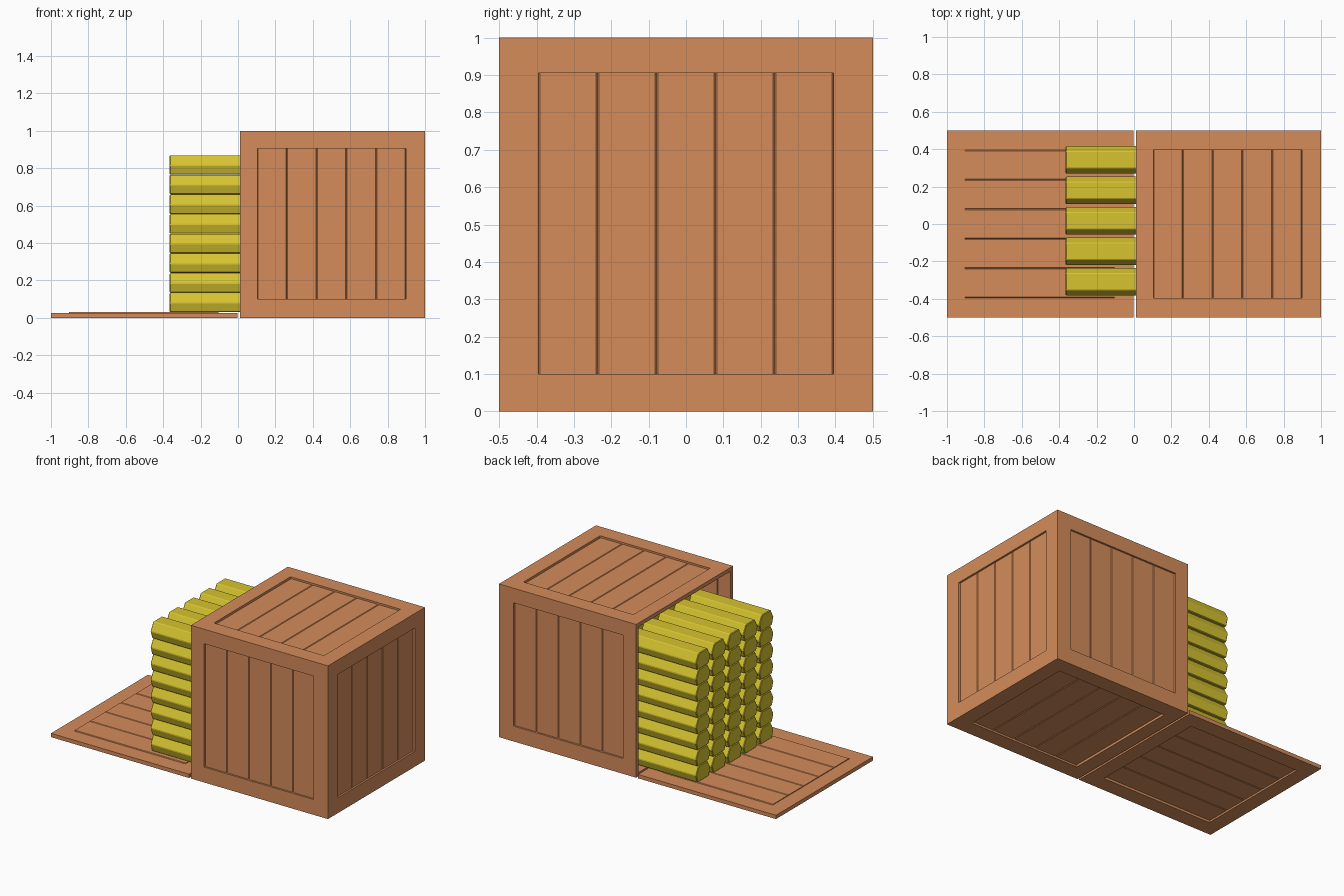
import bpy, bmesh

if "Cube" in bpy.data.objects:
    bpy.data.objects.remove(bpy.data.objects["Cube"])


def material(name, rgb):
    m = bpy.data.materials.new(name)
    m.diffuse_color = (*rgb, 1)
    m.use_nodes = True
    m.node_tree.nodes["Principled BSDF"].inputs["Base Color"].default_value = m.diffuse_color
    return m


WOOD = material("crate wood", (0.66, 0.265, 0.104))
GOLD = material("gold", (0.68, 0.55, 0.03))


def finish(bm, name, mat):
    bmesh.ops.recalc_face_normals(bm, faces=bm.faces)
    me = bpy.data.meshes.new(name)
    bm.to_mesh(me)
    bm.free()
    me.materials.append(mat)
    ob = bpy.data.objects.new(name, me)
    bpy.context.collection.objects.link(ob)
    return ob


def prism(bm, profile, place):
    """Extrude a (a, b) profile between two ends; place(a, b, end) gives the position."""
    rings = [[bm.verts.new(place(a, b, e)) for a, b in profile] for e in (0, 1)]
    n = len(profile)
    for i in range(n):
        j = (i + 1) % n
        bm.faces.new((rings[0][i], rings[0][j], rings[1][j], rings[1][i]))
    bm.faces.new(rings[0])
    bm.faces.new(rings[1])


T = 0.025            # frame thickness
D0, D1 = 0.012, 0.03  # plank depth range, measured inward
CH = 0.004           # plank chamfer


def panel(name, outer, inner, mitre, place):
    """Framed plank wall. Bounds are (u0, u1, v0, v1), place maps (u, v, depth)."""
    bm = bmesh.new()

    def ring(b, d):
        u0, u1, v0, v1 = b
        return [bm.verts.new(place(u, v, d)) for u, v in
                ((u0, v0), (u1, v0), (u1, v1), (u0, v1))]

    # mitred frame
    back = tuple(o + m * T * s for o, m, s in zip(outer, mitre, (1, -1, 1, -1)))
    rings = [ring(outer, 0), ring(inner, 0), ring(inner, T), ring(back, T)]
    for k in range(4):
        a, b = rings[k], rings[(k + 1) % 4]
        for i in range(4):
            j = (i + 1) % 4
            bm.faces.new((a[i], a[j], b[j], b[i]))
    # five chamfered planks
    u0, u1, v0, v1 = inner
    w = (u1 - u0) / 5
    for i in range(5):
        a, b = u0 + i * w, u0 + (i + 1) * w
        prof = [(a, D0 + CH), (a + CH, D0), (b - CH, D0), (b, D0 + CH),
                (b, D1 - CH), (b - CH, D1), (a + CH, D1), (a, D1 - CH)]
        prism(bm, prof, lambda u, d, e: place(u, (v0, v1)[e], d))
    finish(bm, name, WOOD)


X0 = 0.01
side_o, side_i = (X0, 1, 0, 1), (0.103, 0.897, 0.1, 0.905)
flat_o, flat_i = (X0, 1, -0.5, 0.5), (0.103, 0.897, -0.395, 0.395)
open_left = (0, 1, 1, 1)

# crate walls
panel("front_wall", side_o, side_i, open_left, lambda u, v, d: (u, -0.5 + d, v))
panel("back_wall", side_o, side_i, open_left, lambda u, v, d: (u, 0.5 - d, v))
panel("top_wall", flat_o, flat_i, open_left, lambda u, v, d: (u, v, 1 - d))
panel("floor", flat_o, flat_i, open_left, lambda u, v, d: (u, v, d))
panel("right_wall", (-0.5, 0.5, 0, 1), (-0.395, 0.395, 0.1, 0.905), (1, 1, 1, 1),
      lambda u, v, d: (1 - d, u, v))
# fallen door lying on the ground
panel("fallen_door", (-0.5, 0.5, -1, -0.003), (-0.395, 0.395, -0.903, -0.103),
      (0, 0, 0, 0), lambda u, v, d: (v, u, d))

# gold bars: hexagonal section, eight layers of five, two rows deep
H = 0.105
half = [(0.058, 0), (0.074, 0.05), (0.045, H - 0.001)]
section = half + [(-y, z) for y, z in reversed(half)]
for row, (xa, xb) in enumerate(((-0.365, 0.15), (0.19, 0.705))):
    bm = bmesh.new()
    for layer in range(8):
        for col in range(5):
            cy, cz = 0.017 + (col - 2) * 0.163, 0.03 + layer * H
            prism(bm, section, lambda y, z, e: ((xa, xb)[e], cy + y, cz + z))
    bmesh.ops.bevel(bm, geom=bm.edges[:], offset=0.004, segments=1,
                    affect='EDGES', clamp_overlap=True)
    finish(bm, ("front_gold_bars", "rear_gold_bars")[row], GOLD)
